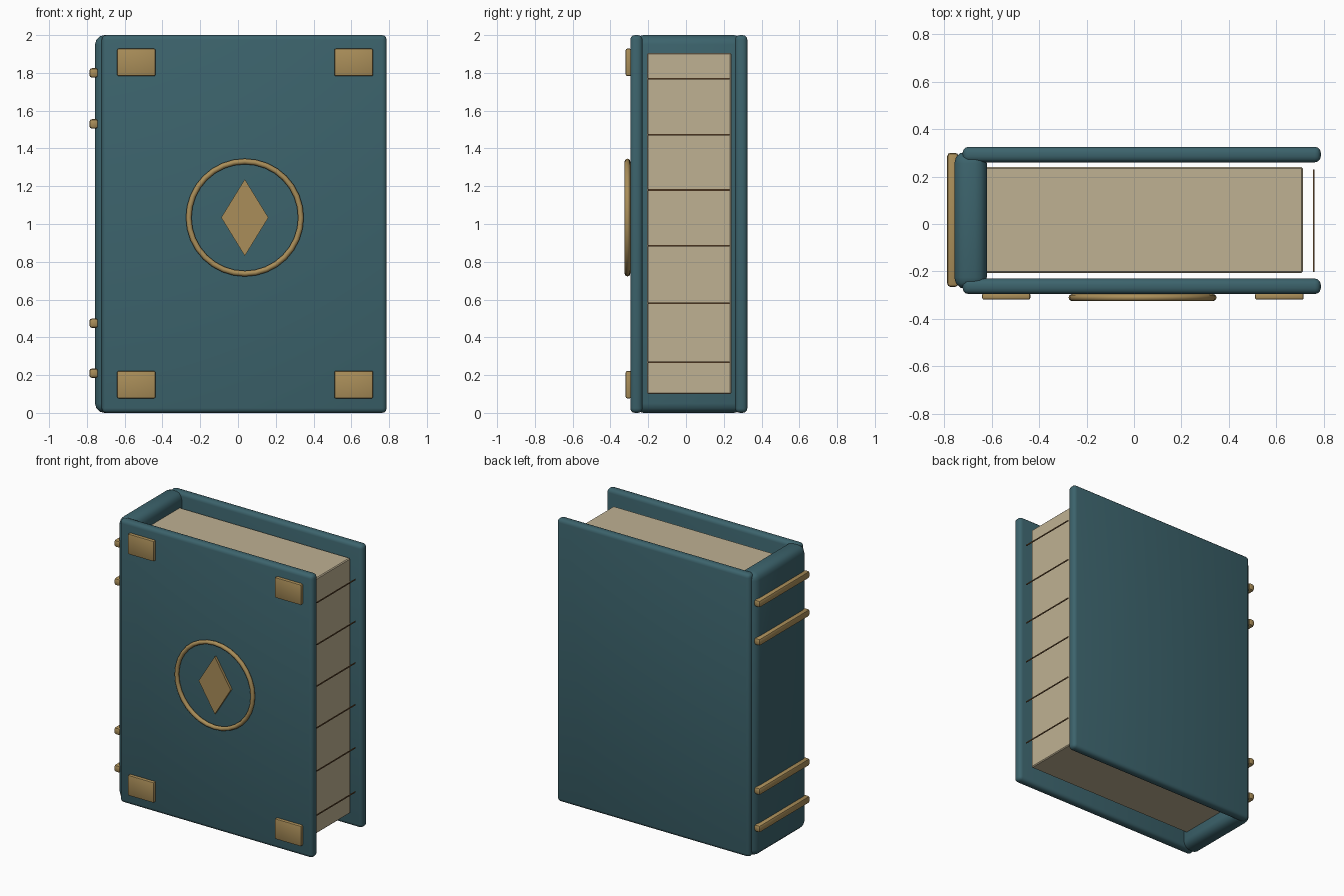
import bpy, bmesh, math

if "Cube" in bpy.data.objects:
    bpy.data.objects.remove(bpy.data.objects["Cube"])


def material(name, rgb):
    m = bpy.data.materials.new(name)
    m.diffuse_color = (*rgb, 1)
    m.use_nodes = True
    m.node_tree.nodes["Principled BSDF"].inputs["Base Color"].default_value = m.diffuse_color
    return m


TEAL = material("teal_cover", (0.045, 0.125, 0.15))
GOLD = material("aged_gold", (0.40, 0.27, 0.10))
PAPER = material("paper", (0.52, 0.44, 0.29))
BROWN = material("page_line", (0.17, 0.09, 0.035))


def box(name, x, y, z, mat, bevel=0, segments=3):
    """Box from (min, max) ranges, with rounded edges."""
    bm = bmesh.new()
    bmesh.ops.create_cube(bm, size=1)
    for v in bm.verts:
        for i, (lo, hi) in enumerate((x, y, z)):
            v.co[i] = lo if v.co[i] < 0 else hi
    if bevel:
        bmesh.ops.bevel(bm, geom=bm.edges[:], offset=bevel, segments=segments,
                        profile=0.5, affect='EDGES', clamp_overlap=True)
    return finish(name, bm, mat)


def finish(name, bm, mat):
    me = bpy.data.meshes.new(name)
    bm.to_mesh(me)
    bm.free()
    me.materials.append(mat)
    ob = bpy.data.objects.new(name, me)
    bpy.context.collection.objects.link(ob)
    bpy.context.view_layer.objects.active = ob
    bpy.ops.object.select_all(action='DESELECT')
    ob.select_set(True)
    bpy.ops.object.shade_smooth_by_angle(angle=math.radians(35))
    return ob


# Covers and spine
box("front_cover", (-0.722, 0.787), (-0.295, -0.23), (0, 2), TEAL, 0.025)
box("back_cover", (-0.722, 0.787), (0.26, 0.325), (0, 2), TEAL, 0.025)
box("spine", (-0.757, -0.62), (-0.275, 0.305), (0, 2), TEAL, 0.05)

# Page block with lines floating off the fore edge
box("page_block", (-0.65, 0.711), (-0.206, 0.24), (0.10, 1.905), PAPER, 0.006, 1)
for i, z in enumerate((0.268, 0.58, 0.885, 1.18, 1.473, 1.77)):
    box(f"page_line_{i}", (0.755, 0.760), (-0.202, 0.23),
        (z - 0.004, z + 0.004), BROWN)

# Raised bands across the spine
for i, z in enumerate((0.21, 0.475, 1.53, 1.80)):
    box(f"spine_band_{i}", (-0.787, -0.74), (-0.265, 0.30),
        (z - 0.025, z + 0.025), GOLD, 0.014, 2)

# Corner plates on the front cover
for i, x in enumerate(((-0.64, -0.437), (0.51, 0.715))):
    for j, z in enumerate(((0.077, 0.222), (1.783, 1.928))):
        box(f"corner_plate_{i}{j}", x, (-0.319, -0.29), z, GOLD, 0.008, 2)

# Round emblem frame
CX, CZ = 0.036, 1.034
bpy.ops.mesh.primitive_torus_add(major_radius=0.297, minor_radius=0.015,
                                 major_segments=32, minor_segments=8,
                                 location=(CX, -0.31, CZ),
                                 rotation=(math.pi / 2, 0, 0))
ring = bpy.context.object
ring.name = "emblem_ring"
ring.data.materials.append(GOLD)
bpy.ops.object.shade_smooth_by_angle(angle=math.radians(50))

# Diamond inside the frame
bm = bmesh.new()
outline = [(0.125, 0), (0, 0.203), (-0.125, 0), (0, -0.203)]
face = bm.faces.new([bm.verts.new((CX + x, -0.29, CZ + z)) for x, z in outline])
ext = bmesh.ops.extrude_face_region(bm, geom=[face])
for v in ext["geom"]:
    if isinstance(v, bmesh.types.BMVert):
        v.co.y = -0.312
bmesh.ops.recalc_face_normals(bm, faces=bm.faces[:])
finish("emblem_diamond", bm, GOLD)
